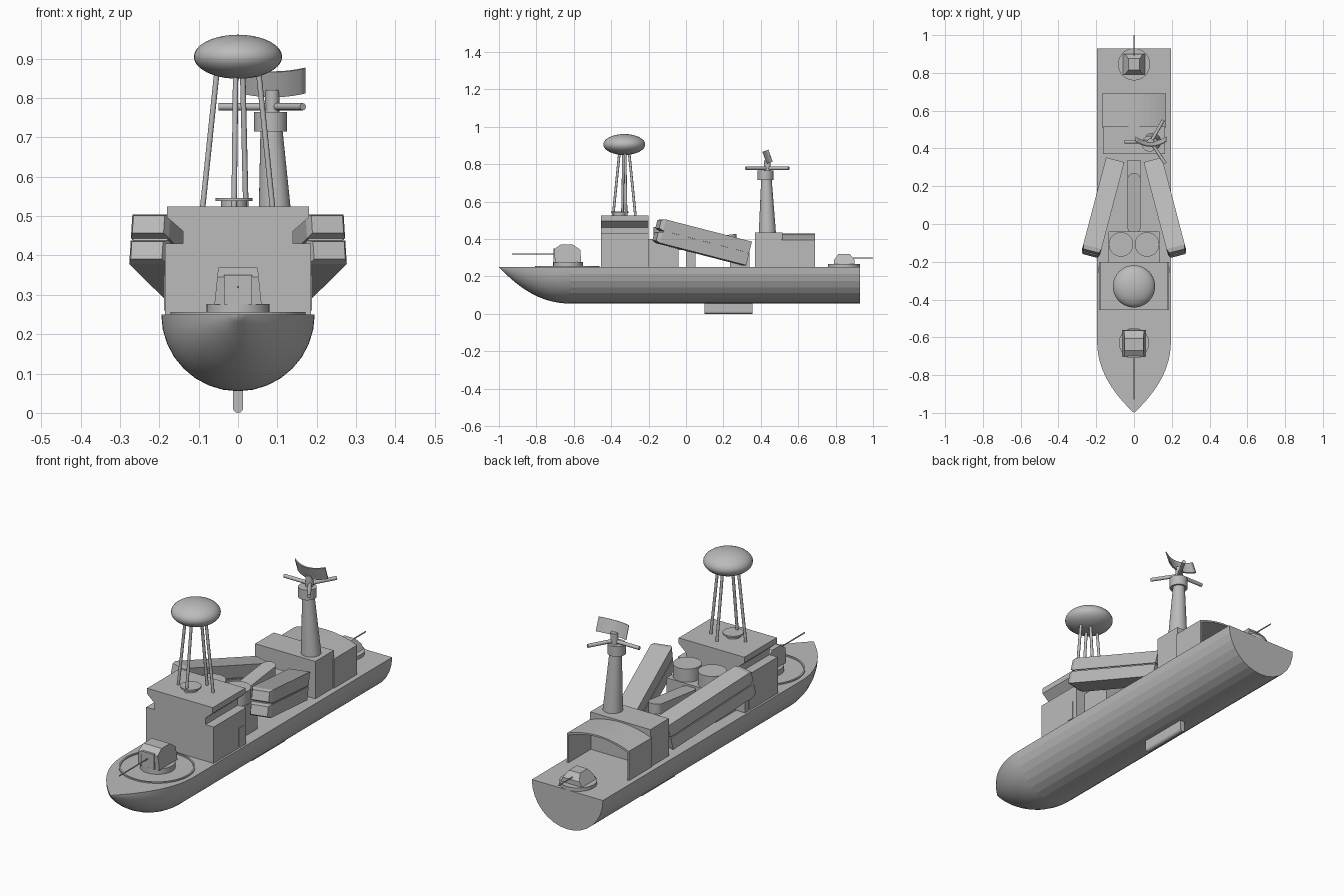
import bpy, bmesh, math
from mathutils import Vector, Matrix

if "Cube" in bpy.data.objects:
    bpy.data.objects.remove(bpy.data.objects["Cube"])

grey = bpy.data.materials.new("ship_grey")
grey.use_nodes = True
GREY = (0.5, 0.5, 0.5, 1)
grey.diffuse_color = GREY
grey.node_tree.nodes["Principled BSDF"].inputs["Base Color"].default_value = GREY


def finish(bm, name, matrix=None, smooth=None):
    """Turn a bmesh into a named object; smooth is a rule for picking smooth faces."""
    bmesh.ops.remove_doubles(bm, verts=bm.verts, dist=1e-5)
    bmesh.ops.recalc_face_normals(bm, faces=bm.faces)
    if matrix:
        bm.transform(matrix)
    for f in bm.faces:
        f.smooth = bool(smooth and smooth(f))
    mesh = bpy.data.meshes.new(name)
    bm.to_mesh(mesh)
    bm.free()
    mesh.materials.append(grey)
    obj = bpy.data.objects.new(name, mesh)
    bpy.context.collection.objects.link(obj)
    return obj


def loft(name, loops, smooth=None, matrix=None, caps=True):
    bm = bmesh.new()
    rows = [[bm.verts.new(p) for p in loop] for loop in loops]
    n = len(rows[0])
    for a, b in zip(rows, rows[1:]):
        for i in range(n):
            bm.faces.new((a[i], a[(i + 1) % n], b[(i + 1) % n], b[i]))
    if caps:
        bm.faces.new(rows[0])
        bm.faces.new(rows[-1])
    return finish(bm, name, matrix, smooth)


def extrude_y(name, profile, y0, y1):
    return loft(name, [[(x, y, z) for x, z in profile] for y in (y0, y1)])


def extrude_x(name, profile, half, top_half=None):
    """Side profile extruded across x, optionally tapering towards the top."""
    zs = [z for _, z in profile]
    low, span = min(zs), max(zs) - min(zs)
    top = half if top_half is None else top_half
    width = lambda z: half + (top - half) * (z - low) / span
    return loft(name, [[(s * width(z), y, z) for y, z in profile] for s in (-1, 1)])


def box(name, x0, x1, y0, y1, z0, z1):
    return extrude_y(name, [(x0, z0), (x1, z0), (x1, z1), (x0, z1)], y0, y1)


def rod(name, a, b, r0, r1=None, sides=32):
    """Cylinder or cone between two points."""
    a, b = Vector(a), Vector(b)
    bm = bmesh.new()
    bmesh.ops.create_cone(bm, cap_ends=True, segments=sides, radius1=r0,
                          radius2=r0 if r1 is None else r1, depth=(b - a).length)
    turn = (b - a).to_track_quat("Z", "Y").to_matrix().to_4x4()
    return finish(bm, name, Matrix.Translation((a + b) / 2) @ turn,
                  lambda f: len(f.verts) == 4)


# Hull: half-round section with a pointed bow
R, DECK, SHOULDER, STERN, FACETS = 0.195, 0.25, -0.62, 0.93, 16
stations = [(STERN, R)]
for i in range(21):
    t = i / 20
    stations.append((SHOULDER - 0.38 * t, max(R * (1 - t ** 2.1), 0.0005)))
loft("hull", [[(-r * math.cos(math.pi * k / FACETS), y,
                DECK - r * math.sin(math.pi * k / FACETS)) for k in range(FACETS + 1)]
              for y, r in stations],
     lambda f: f.calc_center_median().y < SHOULDER and abs(f.normal.z) < 0.999)

# Rounded keel fin
fin = [(0.013, 0.08)] + [(0.013 * math.cos(a), 0.013 + 0.013 * math.sin(a))
                         for a in [-math.pi * k / 8 for k in range(9)]] + [(-0.013, 0.08)]
extrude_y("keel_fin", fin, 0.1, 0.355)

# Breakwater ring on the foredeck
ring = []
for r, z in ((0.172, DECK), (0.172, 0.256), (0.164, 0.256), (0.164, DECK)):
    ring.append([(r * math.cos(math.tau * k / 48), -0.635 + r * math.sin(math.tau * k / 48), z)
                 for k in range(48)])
loft("foredeck_ring", ring, caps=False)

# Forward gun
rod("front_gun_base", (0, -0.63, DECK), (0, -0.63, 0.277), 0.08)
extrude_x("front_gun_turret", [(-0.7, 0.275), (-0.705, 0.345), (-0.67, 0.37), (-0.605, 0.37),
                               (-0.565, 0.342), (-0.56, 0.275)], 0.06, 0.05)
box("front_gun_shield", -0.035, 0.035, -0.709, -0.69, 0.275, 0.35)
rod("front_gun_barrel", (0, -0.69, 0.32), (0, -0.93, 0.32), 0.003, sides=8)

# Bridge with side recesses under a flared roof
side = [(0.185, DECK), (0.185, 0.43), (0.14, 0.43), (0.14, 0.462), (0.18, 0.497), (0.18, 0.525)]
extrude_y("bridge", side + [(-x, z) for x, z in reversed(side)], -0.455, -0.2)
for s in (-1, 1):
    box("bridge_door", s * 0.184, s * 0.188, -0.26, -0.225, 0.26, 0.35)

# Radome on four legs
bm = bmesh.new()
bmesh.ops.create_uvsphere(bm, u_segments=40, v_segments=20, radius=1)
finish(bm, "radome", Matrix.Translation((0, -0.33, 0.905)) @ Matrix.Diagonal((0.112, 0.112, 0.056, 1)),
       lambda f: True)
for x, y in ((-0.09, -0.34), (0.088, -0.32), (-0.01, -0.39), (0.02, -0.27)):
    rod("radome_leg", (x, y, 0.52), (x * 0.58, -0.33 + (y + 0.33) * 0.4, 0.88), 0.007, sides=10)
rod("hatch_base", (-0.01, -0.355, 0.52), (-0.01, -0.355, 0.54), 0.033)
rod("hatch_rim", (-0.01, -0.355, 0.538), (-0.01, -0.355, 0.546), 0.047)

# Deckhouse with two tanks
box("mid_deckhouse", -0.135, 0.135, -0.2, -0.04, DECK, 0.4)
for s in (-1, 1):
    rod("round_tank", (s * 0.069, -0.108, 0.39), (s * 0.069, -0.108, 0.465), 0.065)

# Paired missile canisters, splayed outwards and tilted up to the front
for s in (-1, 1):
    pose = (Matrix.Translation((s * 0.165, 0.09, 0.383)) @ Matrix.Rotation(s * math.radians(14.7), 4, "Z")
            @ Matrix.Rotation(math.radians(-14), 4, "X"))
    for level in (-0.034, 0.034):
        sections = []
        for y, w, h in ((0.25, 0.05, 0.031), (-0.24, 0.05, 0.031), (-0.262, 0.041, 0.023)):
            sections.append([(-w, y, level - h), (w, y, level - h), (w, y, level + h), (-w, y, level + h)])
        loft("missile_canister", sections, matrix=pose)
    loft("canister_spacer", [[(-0.045, y, -0.004), (0.045, y, -0.004), (0.045, y, 0.004),
                              (-0.045, y, 0.004)] for y in (0.245, -0.235)], matrix=pose)

# Crane between the canisters
box("crane_pedestal", -0.035, 0.035, 0.235, 0.34, DECK, 0.36)
arm = [(0.035 * math.cos(a), 0.235 + 0.035 * math.sin(a)) for a in [math.pi * k / 12 for k in range(13)]]
arm += [(-x, 0.22 - y) for x, y in arm]
loft("crane_arm", [[(x, y, z + 0.12 * y) for x, y in arm] for z in (0.345, 0.395)])
box("crane_foot", -0.025, 0.025, 0.0, 0.05, DECK, 0.36)

# Hangar: solid front block and an arched shell open at the rear
box("hangar_block", -0.165, 0.165, 0.37, 0.515, DECK, 0.435)
arch = lambda w, top, rise: [(w * (1 - k / 6), top + rise * (1 - (1 - k / 6) ** 2)) for k in range(13)]
outer = [(0.17, DECK)] + arch(0.17, 0.395, 0.033) + [(-0.17, DECK)]
inner = [(0.162, DECK)] + arch(0.162, 0.387, 0.033) + [(-0.162, DECK)]
extrude_y("hangar_shell", outer + inner[::-1], 0.51, 0.69)

# Aft mast
rod("mast", (0.097, 0.435, 0.43), (0.085, 0.43, 0.72), 0.046, 0.028)
rod("mast_collar", (0.083, 0.425, 0.715), (0.083, 0.425, 0.765), 0.042)
rod("mast_neck", (0.087, 0.435, 0.76), (0.087, 0.435, 0.82), 0.018)
for end in ((-0.05, 0.435), (0.155, 0.55), (0.165, 0.32)):
    rod("mast_arm", (0.09, 0.435, 0.778), (*end, 0.778), 0.009, sides=16)

# Curved radar reflector, leaning forwards
tilt = Matrix.Translation((0.089, 0.42, 0.834)) @ Matrix.Rotation(math.radians(20), 4, "X")
curve = []
for k in range(13):
    x = -0.082 + 0.164 * k / 12
    y = 0.028 * (x / 0.082) ** 2
    curve.append([(x, y, -0.034), (x, y + 0.006, -0.034), (x, y + 0.006, 0.034), (x, y, 0.034)])
loft("radar_reflector", curve, lambda f: len(f.verts) == 4 and abs(f.normal.z) < 0.5, tilt)

# Aft gun
rod("rear_gun_base", (0, 0.845, DECK), (0, 0.845, 0.267), 0.085)
extrude_x("rear_gun_turret", [(0.79, 0.265), (0.792, 0.288), (0.815, 0.32), (0.875, 0.32),
                              (0.9, 0.29), (0.9, 0.265)], 0.06, 0.03)
rod("rear_gun_barrel", (0, 0.88, 0.298), (0, 1.0, 0.298), 0.003, sides=8)
